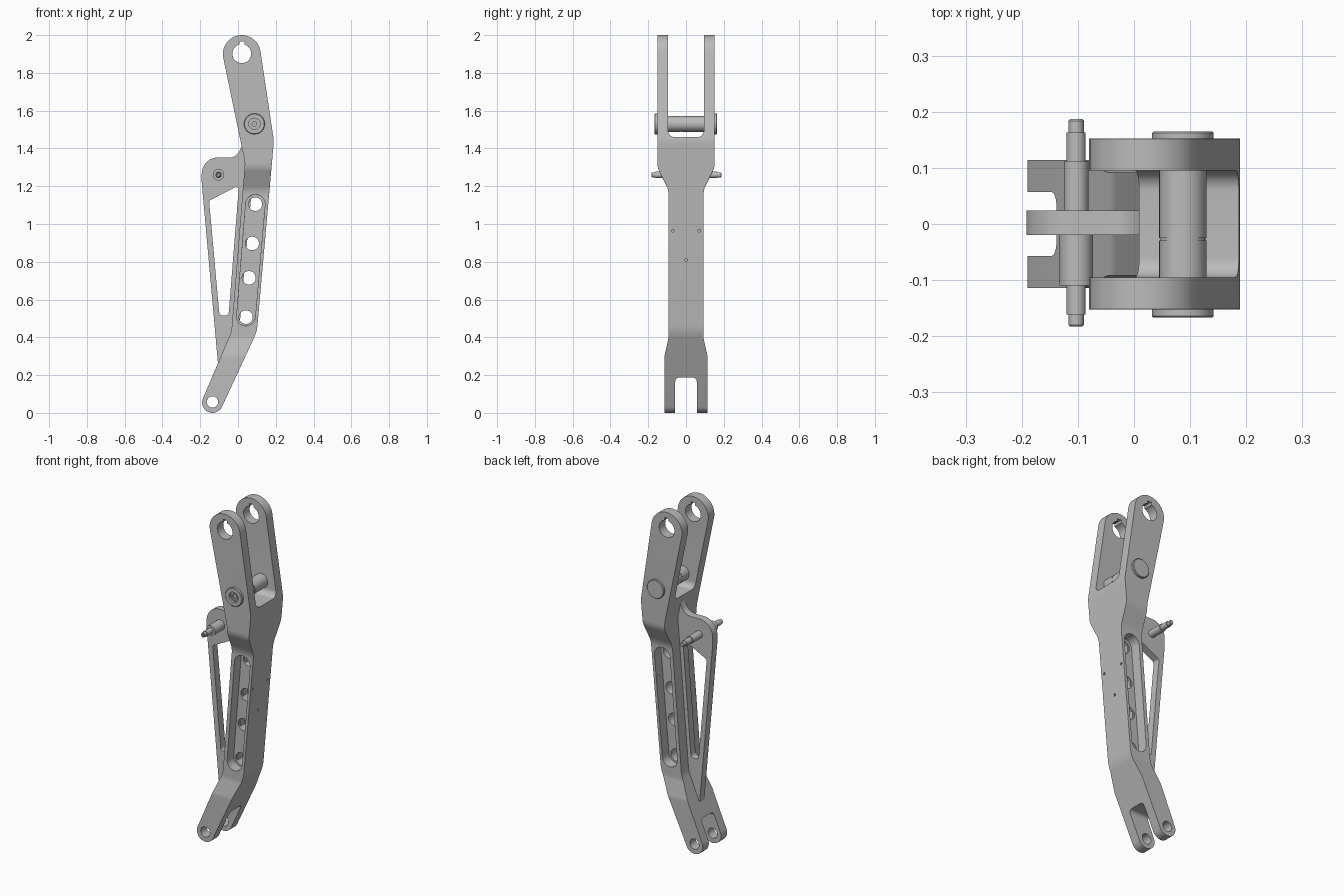
import bpy, bmesh, math
from mathutils import Vector

if "Cube" in bpy.data.objects:
    bpy.data.objects.remove(bpy.data.objects["Cube"])

steel = bpy.data.materials.new("steel grey")
steel.diffuse_color = (0.5, 0.5, 0.5, 1)
steel.use_nodes = True
steel.node_tree.nodes["Principled BSDF"].inputs["Base Color"].default_value = steel.diffuse_color


def arc(cx, cz, r, a0, a1, n=24):
    """Points on an arc, as corners without rounding."""
    return [(cx + r * math.cos(math.radians(a0 + (a1 - a0) * i / n)),
             cz + r * math.sin(math.radians(a0 + (a1 - a0) * i / n)), 0) for i in range(n + 1)]


def rounded(corners, n=8):
    """Outline from (u, v, radius) corners, with filleted corners."""
    out = []
    for i, (u, v, r) in enumerate(corners):
        p = Vector((u, v))
        if r == 0:
            out.append(p)
            continue
        a = (Vector(corners[i - 1][:2]) - p).normalized()
        b = (Vector(corners[(i + 1) % len(corners)][:2]) - p).normalized()
        half = a.angle(b) / 2
        centre = p + (a + b).normalized() * (r / math.sin(half))
        start = p + a * (r / math.tan(half)) - centre
        end = p + b * (r / math.tan(half)) - centre
        for k in range(n + 1):
            t = k / n
            out.append(centre + (start * (1 - t) + end * t).normalized() * r)
    return out


def finish(name, bm):
    bmesh.ops.remove_doubles(bm, verts=bm.verts, dist=1e-5)
    bmesh.ops.recalc_face_normals(bm, faces=bm.faces)
    mesh = bpy.data.meshes.new(name)
    bm.to_mesh(mesh)
    bm.free()
    mesh.materials.append(steel)
    ob = bpy.data.objects.new(name, mesh)
    bpy.context.collection.objects.link(ob)
    return ob


def prism(name, corners, axis, lo, hi):
    """Extrude an outline along y (corners are x, z) or along x (corners are y, z)."""
    bm = bmesh.new()
    place = (lambda p: (p[0], lo, p[1])) if axis == "y" else (lambda p: (lo, p[0], p[1]))
    face = bm.faces.new([bm.verts.new(place(p)) for p in rounded(corners)])
    ext = bmesh.ops.extrude_face_region(bm, geom=[face])
    move = (0, hi - lo, 0) if axis == "y" else (hi - lo, 0, 0)
    bmesh.ops.translate(bm, vec=move, verts=[v for v in ext["geom"] if isinstance(v, bmesh.types.BMVert)])
    return finish(name, bm)


def lathe(name, x, z, profile, n=32):
    """Turn a (y, radius) profile about a y-parallel axis."""
    bm = bmesh.new()
    rings = [[bm.verts.new((x + r * math.cos(math.tau * i / n), y, z + r * math.sin(math.tau * i / n)))
              for i in range(n)] if r else [bm.verts.new((x, y, z))] for y, r in profile]
    for a, b in zip(rings, rings[1:]):
        for i in range(n):
            j = (i + 1) % n
            quad = [a[i % len(a)], a[j % len(a)], b[j % len(b)], b[i % len(b)]]
            bm.faces.new(list(dict.fromkeys(quad)))
    return finish(name, bm)


def combine(ob, tool, operation="DIFFERENCE"):
    """Apply a boolean and remove the cutter."""
    mod = ob.modifiers.new("cut", "BOOLEAN")
    mod.object, mod.operation, mod.solver = tool, operation, "EXACT"
    apply(ob)
    bpy.data.objects.remove(tool)


def apply(ob):
    deps = bpy.context.evaluated_depsgraph_get()
    deps.update()
    mesh = bpy.data.meshes.new_from_object(ob.evaluated_get(deps))
    ob.modifiers.clear()
    ob.data = mesh


def smooth(ob, bevel=0):
    if bevel:
        mod = ob.modifiers.new("soft edges", "BEVEL")
        mod.width, mod.segments, mod.angle_limit = bevel, 2, math.radians(50)
    bpy.ops.object.select_all(action="DESELECT")
    ob.select_set(True)
    bpy.context.view_layer.objects.active = ob
    bpy.ops.object.shade_smooth_by_angle(angle=math.radians(30))


# Main arm: bent side outline crossed with the waisted width outline
arm = prism("main_arm", arc(-0.135, 0.055, 0.055, 156, 335.5) + [(0.10, 0.43, 0.2), (0.19, 1.44, 0.15)]
            + arc(0.02, 1.9, 0.1, 8.5, 191.8) + [(0.037, 1.325, 0.15), (-0.035, 0.43, 0.15)], "y", -0.2, 0.2)
half = [(0.114, -0.1, 0), (0.114, 0.30, 0.1), (0.092, 0.40, 0.1), (0.092, 1.18, 0.12),
        (0.152, 1.30, 0.1), (0.152, 2.1, 0)]
width = prism("width", half + [(-y, z, r) for y, z, r in reversed(half)], "x", -0.5, 0.5)
combine(arm, width, "INTERSECT")

# Upper and lower fork gaps
combine(arm, prism("upper_gap", [(-0.095, 2.2, 0), (-0.095, 1.46, 0.035), (0.095, 1.46, 0.035), (0.095, 2.2, 0)],
                   "x", -0.5, 0.5))
combine(arm, prism("lower_gap", [(-0.057, -0.2, 0), (0.057, -0.2, 0), (0.057, 0.187, 0.022), (-0.057, 0.187, 0.022)],
                   "x", -0.5, 0.5))

# Long side pockets leaving a thin web
for lo, hi in ((-0.2, -0.03), (0.03, 0.2)):
    combine(arm, prism("pocket", arc(0.092, 1.105, 0.051, -5, 175) + arc(0.042, 0.51, 0.049, 175, 355), "y", lo, hi))

# Web holes, fork eyes and keyway
for x, z, r in ((0.092, 1.105, 0.036), (0.075, 0.897, 0.036), (0.058, 0.715, 0.036), (0.042, 0.507, 0.036),
                (0.02, 1.902, 0.05), (-0.135, 0.058, 0.03)):
    combine(arm, lathe("hole", x, z, [(-0.3, 0), (-0.3, r), (0.3, r), (0.3, 0)]))
combine(arm, prism("keyway", [(0.008, 1.93, 0), (0.034, 1.93, 0), (0.034, 1.966, 0), (0.008, 1.966, 0)],
                   "y", -0.3, 0.3))

# Tiny drilled holes in the outer face
for y, z in ((-0.07, 0.965), (0.07, 0.965), (0, 0.81)):
    ring = [(y + u, z + v, 0) for u, v, _ in arc(0, 0, 0.007, 0, 330, 11)]
    combine(arm, prism("drill", ring, "x", 0.115, 0.3))
smooth(arm, 0.004)

# Central bracket plate with its long triangular window
bracket = prism("bracket", [(-0.105, 0.25, 0), (0.0, 0.36, 0), (0.02, 0.6, 0), (0.075, 1.2, 0), (0.06, 1.45, 0),
                            (0.022, 1.42, 0), (-0.005, 1.352, 0.06), (-0.192, 1.352, 0.085), (-0.192, 1.22, 0.02)],
                "y", -0.02, 0.024)
combine(bracket, prism("window", [(-0.153, 1.123, 0.012), (-0.098, 0.515, 0.02), (-0.05, 0.515, 0.02),
                                  (0.005, 1.205, 0.014)], "y", -0.1, 0.1))
smooth(bracket, 0.003)

# Stepped cross pin through the bracket
pin = lathe("stepped_pin", -0.103, 1.26, [
    (-0.175, 0), (-0.175, 0.006), (-0.183, 0.006), (-0.183, 0.011), (-0.18, 0.0135), (-0.161, 0.0135),
    (-0.161, 0.017), (-0.11, 0.017), (-0.11, 0.03), (-0.02, 0.03), (-0.02, 0.022), (0.112, 0.022),
    (0.112, 0.017), (0.163, 0.017), (0.163, 0.0135), (0.184, 0.0135), (0.187, 0.011), (0.187, 0)])
smooth(pin)

# Pivot pin between the upper fork sides, with flat heads and a socket in front
pivot = lathe("pivot_pin", 0.087, 1.53, [
    (-0.145, 0), (-0.145, 0.012), (-0.16, 0.012), (-0.16, 0.022), (-0.153, 0.022), (-0.153, 0.03),
    (-0.167, 0.03), (-0.167, 0.052), (-0.164, 0.055), (-0.149, 0.055), (-0.149, 0.042),
    (-0.029, 0.042), (-0.029, 0.040), (-0.025, 0.040), (-0.025, 0.042), (0.149, 0.042),
    (0.149, 0.055), (0.162, 0.055), (0.165, 0.052), (0.165, 0)], 48)
smooth(pivot)
